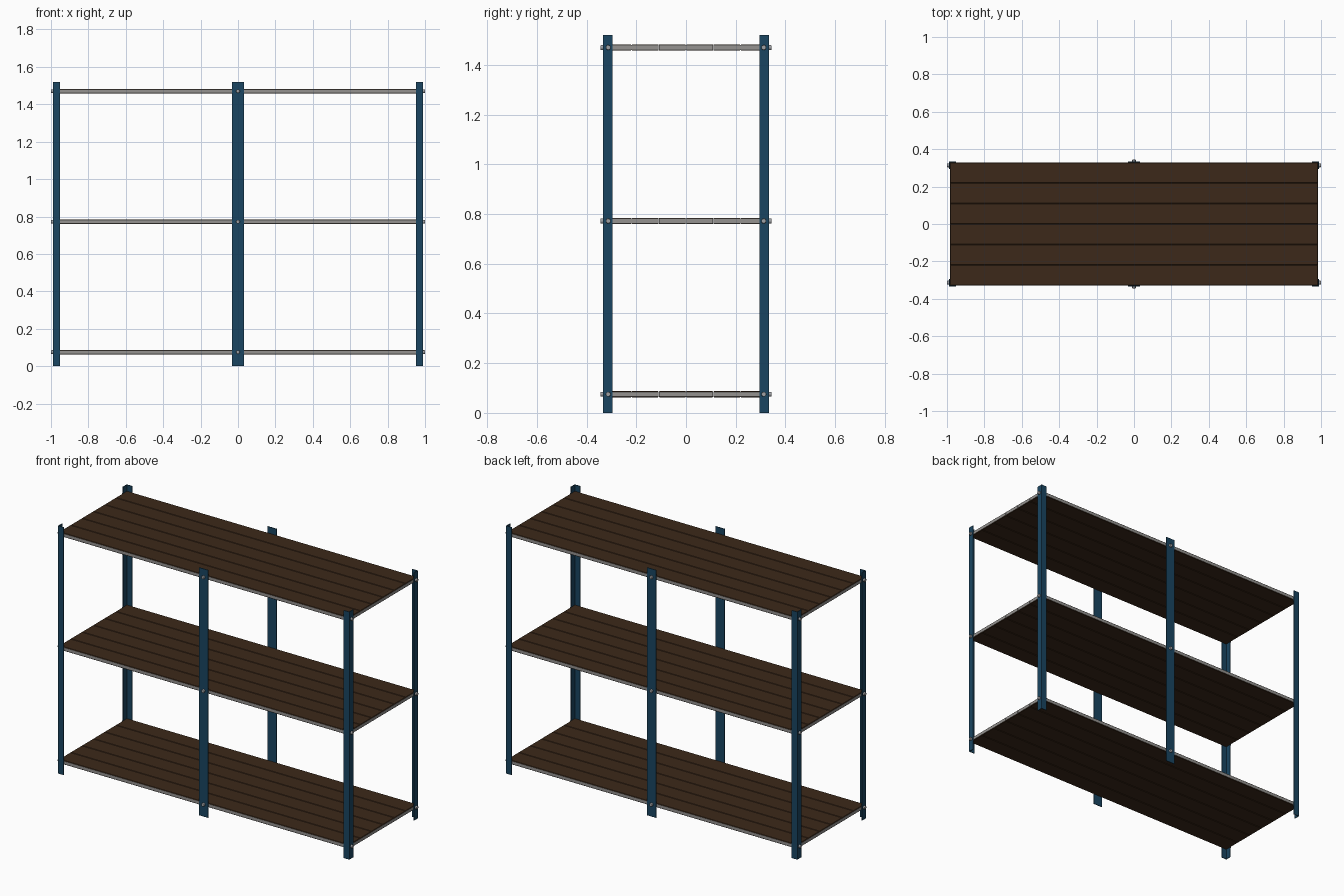
import bpy, bmesh, math
from mathutils import Matrix, Vector

if "Cube" in bpy.data.objects:
    bpy.data.objects.remove(bpy.data.objects["Cube"])

PX, PY, H, T = 0.989, 0.333, 1.52, 0.004   # outer post faces, height, sheet thickness
LEVELS = (0.075, 0.772, 1.47)


def mat(name, rgb):
    m = bpy.data.materials.new(name)
    m.diffuse_color = (*rgb, 1)
    m.use_nodes = True
    m.node_tree.nodes["Principled BSDF"].inputs["Base Color"].default_value = m.diffuse_color
    return m


WOOD = mat("dark_wood", (0.045, 0.022, 0.01))
EDGE = mat("grey_edge", (0.3, 0.29, 0.28))
BLUE = mat("blue_steel", (0.01, 0.06, 0.12))
STEEL = mat("bolt_steel", (0.35, 0.36, 0.38))


def finish(name, bm, *mats):
    bmesh.ops.recalc_face_normals(bm, faces=bm.faces)
    me = bpy.data.meshes.new(name)
    bm.to_mesh(me)
    bm.free()
    for m in mats:
        me.materials.append(m)
    ob = bpy.data.objects.new(name, me)
    bpy.context.collection.objects.link(ob)
    return ob


def post(name, profile):
    """Extrude a plan outline to the full post height."""
    bm = bmesh.new()
    f = bm.faces.new([bm.verts.new((x, y, 0)) for x, y in profile])
    r = bmesh.ops.extrude_face_region(bm, geom=[f])
    bmesh.ops.translate(bm, vec=(0, 0, H),
                        verts=[v for v in r["geom"] if isinstance(v, bmesh.types.BMVert)])
    finish(name, bm, BLUE)


def plank(name, y, z, width):
    """Board with chamfered edges and grey sides."""
    bm = bmesh.new()
    bmesh.ops.create_cube(bm, size=1, matrix=Matrix.Translation((0, y, z))
                          @ Matrix.Diagonal((2 * (PX - T), width, 0.025, 1)))
    edges = [e for e in bm.edges if abs(e.verts[0].co.z - e.verts[1].co.z) < 1e-5]
    bmesh.ops.bevel(bm, geom=edges, offset=0.003, segments=1, affect='EDGES')
    bmesh.ops.recalc_face_normals(bm, faces=bm.faces)
    for f in bm.faces:
        f.material_index = 1 if abs(f.normal.z) < 0.3 else 0
    finish(name, bm, WOOD, EDGE)


def bolt(name, pos, direction):
    """Round bolt head with a chamfered rim, standing 0.011 off the post."""
    d = Vector(direction)
    rot = d.to_track_quat('Z', 'Y').to_matrix().to_4x4()
    bm = bmesh.new()
    bmesh.ops.create_cone(bm, cap_ends=True, segments=16, radius1=0.01, radius2=0.01, depth=0.011)
    rim = [e for e in bm.edges if all(v.co.z > 0 for v in e.verts)]
    bmesh.ops.bevel(bm, geom=rim, offset=0.003, segments=2, profile=0.5, affect='EDGES')
    bm.transform(Matrix.Translation(Vector(pos) + d * 0.0055) @ rot)
    finish(name, bm, STEEL)


# corner angle posts
LEG = 0.038
for sx in (-1, 1):
    for sy in (-1, 1):
        x, y = PX, PY
        outline = [(x, y), (x - LEG, y), (x - LEG, y - T), (x - T, y - T), (x - T, y - LEG), (x, y - LEG)]
        post("corner_post", [(sx * a, sy * b) for a, b in outline])

# flat middle posts
for sy in (-1, 1):
    post("middle_post", [(-0.031, sy * PY), (0.031, sy * PY),
                         (0.031, sy * (PY - T)), (-0.031, sy * (PY - T))])

# shelves of six planks, and their bolts
W = 2 * (PY - T) / 6
for z in LEVELS:
    for i in range(6):
        plank("shelf_plank", (i - 2.5) * W, z, W - 0.0005)
    for sy in (-1, 1):
        bolt("middle_bolt", (0, sy * PY, z), (0, sy, 0))
        for sx in (-1, 1):
            bolt("corner_bolt", (sx * PX, sy * 0.313, z), (sx, 0, 0))
